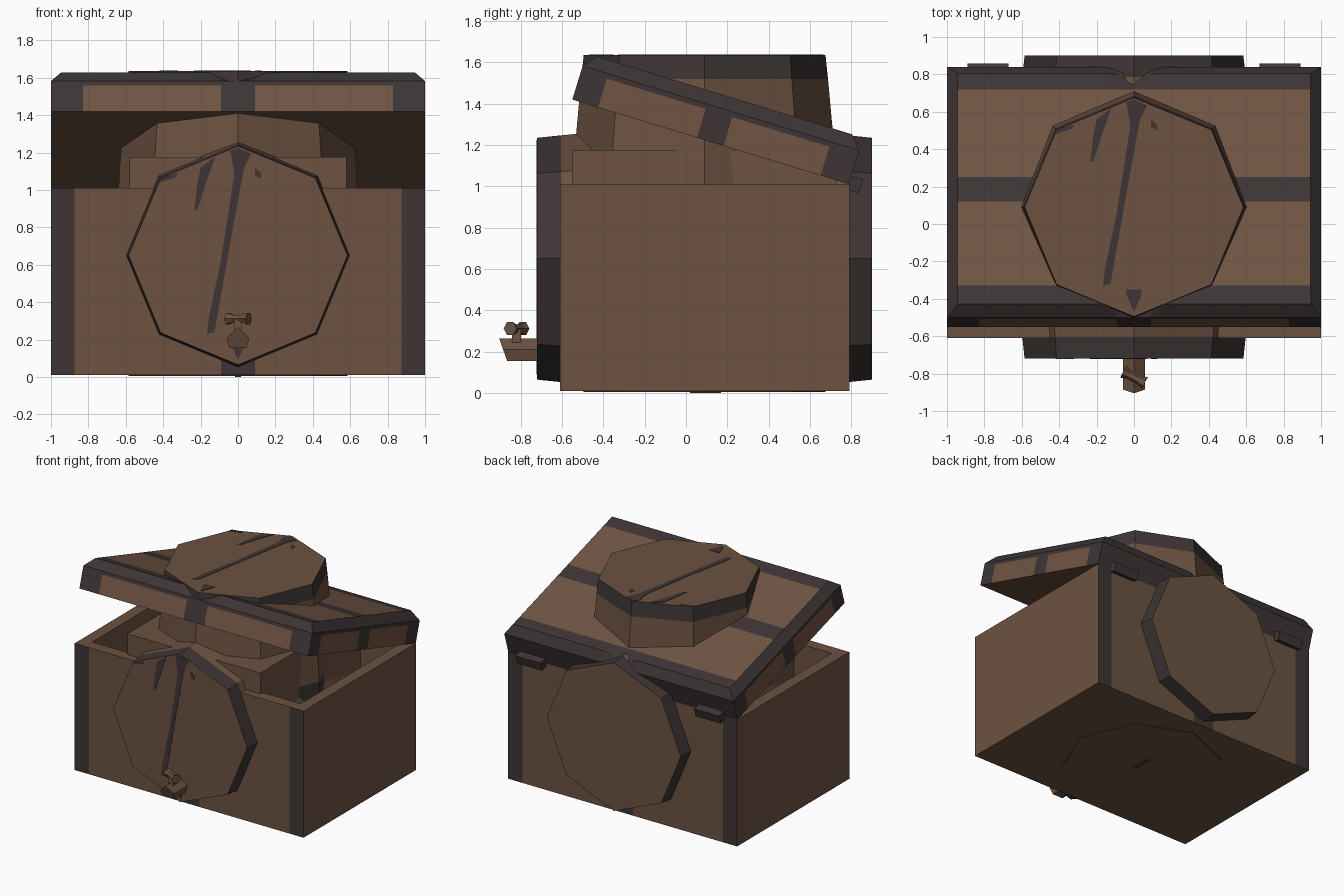
import bpy, bmesh, math
from mathutils import Vector

if "Cube" in bpy.data.objects:
    bpy.data.objects.remove(bpy.data.objects["Cube"])


def material(name, rgb):
    m = bpy.data.materials.new(name)
    lin = [((c / 255 + 0.055) / 1.055) ** 2.4 for c in rgb]
    m.diffuse_color = (*lin, 1)
    m.use_nodes = True
    m.node_tree.nodes["Principled BSDF"].inputs["Base Color"].default_value = m.diffuse_color
    return m


WOOD = material("brown wood", (108, 82, 65))
LID_WOOD = material("lid wood", (113, 85, 68))
IRON = material("dark iron", (62, 53, 53))


def finish(bm, name, mats, loc=(0, 0, 0), rot=(0, 0, 0), rule=None):
    """Make an object; rule(face) picks the material slot."""
    bmesh.ops.recalc_face_normals(bm, faces=bm.faces)
    bm.normal_update()
    if rule:
        for f in bm.faces:
            f.material_index = rule(f)
    me = bpy.data.meshes.new(name)
    bm.to_mesh(me)
    bm.free()
    ob = bpy.data.objects.new(name, me)
    for m in mats:
        me.materials.append(m)
    ob.location, ob.rotation_euler = loc, rot
    bpy.context.collection.objects.link(ob)
    return ob


def loft(bm, rings, caps=(True, True)):
    rows = [[bm.verts.new(p) for p in r] for r in rings]
    for a, b in zip(rows, rows[1:]):
        n = len(a)
        for i in range(n):
            bm.faces.new((a[i], a[(i + 1) % n], b[(i + 1) % n], b[i]))
    if caps[0]:
        bm.faces.new(rows[0][::-1])
    if caps[1]:
        bm.faces.new(rows[-1])


def cut(bm, axis, values):
    for v in values:
        co, no = Vector((0, 0, 0)), Vector((0, 0, 0))
        co[axis], no[axis] = v, 1
        bmesh.ops.bisect_plane(bm, geom=bm.verts[:] + bm.edges[:] + bm.faces[:],
                               plane_co=co, plane_no=no, dist=1e-5)


def rect(x0, x1, y0, y1, z):
    return [(x0, y0, z), (x1, y0, z), (x1, y1, z), (x0, y1, z)]


def box(name, mat, x, y, z, loc=(0, 0, 0), rot=(0, 0, 0)):
    bm = bmesh.new()
    loft(bm, [rect(*x, *y, z[0]), rect(*x, *y, z[1])])
    return finish(bm, name, [mat], loc, rot)


# open chest body with iron corner and centre straps on front and back
bm = bmesh.new()
T = 0.09
outer, inner = (-1, 1, -0.61, 0.79), (-1 + T, 1 - T, -0.61 + T, 0.79 - T)
loft(bm, [rect(*outer, 0.01), rect(*outer, 1.01), rect(*inner, 1.01), rect(*inner, 0.1)])
cut(bm, 0, (-0.875, -0.09, 0.09, 0.875))


def body_rule(f):
    c = f.calc_center_median()
    on_face = c.y < -0.605 or c.y > 0.785
    return int(on_face and (abs(c.x) > 0.875 or abs(c.x) < 0.09))


finish(bm, "chest_body", [WOOD, IRON], rule=body_rule)

# tilted lid: bevelled slab with brown panels framed in iron
bm = bmesh.new()
loft(bm, [rect(-1, 1, 0, 1.4, 0), rect(-1, 1, 0, 1.4, 0.17),
          rect(-0.945, 0.945, 0.055, 1.345, 0.235)])
cut(bm, 0, (-0.83, -0.14, -0.09, 0, 0.09, 0.14, 0.83))
cut(bm, 1, (0.13, 0.16, 0.63, 0.765, 1.256))
cut(bm, 2, (0.145,))
for v in bm.verts:  # small dents in the middle of the top edges
    if v.co.z > 0.23 and abs(v.co.x) < 0.14 and (v.co.y < 0.06 or v.co.y > 1.34):
        v.co.z -= 0.05 * (1 - abs(v.co.x) / 0.14)


def lid_rule(f):
    c, n = f.calc_center_median(), f.normal
    if n.z < -0.9:
        return 0
    if n.z > 0.8:
        return 0 if 0.16 < c.y < 0.63 or 0.765 < c.y < 1.256 else 1
    if abs(n.x) > 0.9 and c.z < 0.145:
        return 0 if 0.13 < c.y < 0.63 or 0.765 < c.y < 1.256 else 1
    if n.y < -0.9 and c.z < 0.145:
        return 0 if 0.09 < abs(c.x) < 0.83 else 1
    return 1


TILT = math.radians(-17)
finish(bm, "lid", [LID_WOOD, IRON], (0, -0.55, 1.42), (TILT, 0, 0), lid_rule)

# hinges
for side, x in (("left", -0.78), ("right", 0.78)):
    box("hinge_" + side, IRON, (-0.11, 0.11), (-0.03, 0.03), (-0.035, 0.035),
        (x, 0.818, 1.01), (TILT, 0, 0))

# painted cracks on the barrel ends (x, y measured from the end's centre)
CRACKS = [
    [(-.04, .56), (0, .575), (.07, .545), (.03, .46), (-.05, .02), (-.125, -.41),
     (-.165, -.42), (-.155, -.33), (-.09, -.02), (-.02, .43)],
    [(-.2, .47), (-.12, .53), (-.16, .42), (-.215, .25), (-.235, .24), (-.22, .36)],
    [(.09, .43), (.09, .47), (.125, .44), (.12, .41)],
    [(-.42, .39), (-.41, .42), (-.32, .44), (-.33, .42)],
    [(-.04, -.47), (-.04, -.44), (.04, -.44), (.04, -.47), (0, -.56)],
]


def barrel(name, loc, rot, half):
    bm = bmesh.new()
    prof = [(-half, .585), (-half + .115, .597), (-.32, .632), (-.06, .645),
            (.06, .645), (.32, .632), (half - .115, .597), (half, .585)]
    loft(bm, [[(r * math.cos(i * math.pi / 4), r * math.sin(i * math.pi / 4), z)
               for i in range(8)] for z, r in prof])

    def rule(f):
        z = abs(f.calc_center_median().z)
        return int(abs(f.normal.z) < 0.9 and (z > half - .115 or z < .06))

    finish(bm, name, [WOOD, IRON], loc, rot, rule)
    bm = bmesh.new()
    for poly in CRACKS:
        loft(bm, [[(x, y, half + d) for x, y in poly] for d in (-.002, .003)])
    finish(bm, name + "_cracks", [IRON], loc, rot)


barrel("lying_barrel", (0, 0.09, 0.65), (math.pi / 2, 0, 0), 0.81)
barrel("standing_barrel", (0, 0.09, 0.82), (0, 0, 0), 0.815)
box("bottom_mark", IRON, (-0.015, 0.015), (0.02, 0.17), (0, 0.008))

# blocks packed inside the chest on both sides of the standing barrel
box("front_block", WOOD, (-0.58, 0.58), (-0.55, -0.01), (0.12, 1.175))
box("back_block", WOOD, (-0.58, 0.58), (0.19, 0.73), (0.12, 1.175))

# tap spout: five-sided prism with a slanted mouth
bm = bmesh.new()
sect = [(0, .265), (-.06, .21), (-.045, .155), (.045, .155), (.06, .21)]
loft(bm, [[(x, -0.865 - 0.36 * (z - .155), z) for x, z in sect],
          [(x, -0.71, z) for x, z in sect]])
finish(bm, "tap_spout", [WOOD])

# tap stem and twisted handle
box("tap_stem", WOOD, (-.022, .022), (-.022, .022), (.23, .31), (0, -0.82, 0))
bm = bmesh.new()
loft(bm, [[(x, r * math.cos(i * math.pi / 3), r * math.sin(i * math.pi / 3))
           for i in range(6)] for x, r in ((-.065, .036), (-.03, .024), (.03, .024), (.065, .036))])
finish(bm, "tap_handle", [WOOD], (0, -0.82, 0.312), (0, 0, math.radians(-28)))
